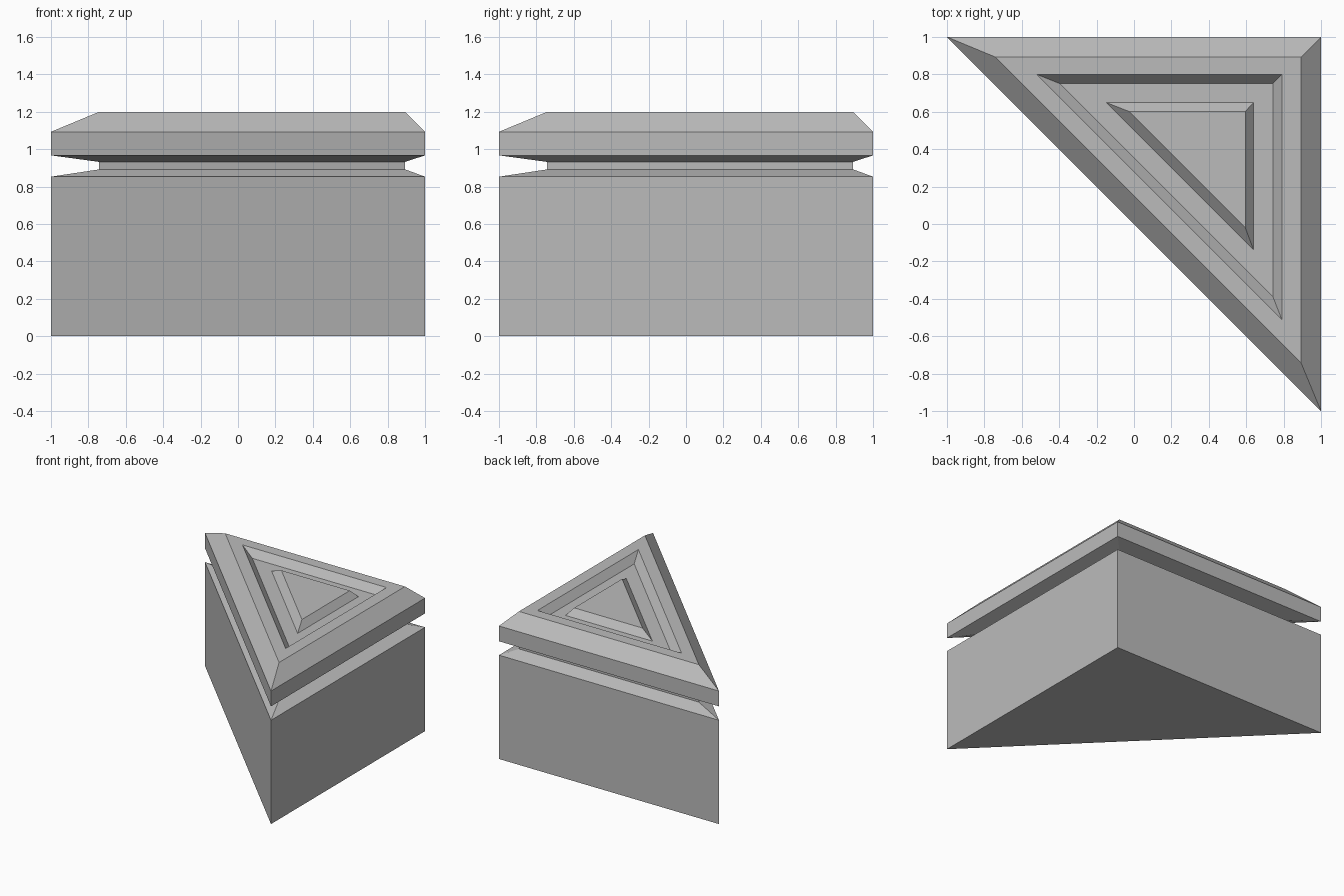
import bpy
import bmesh

cube = bpy.data.objects.get("Cube")
if cube:
    bpy.data.objects.remove(cube, do_unlink=True)

grey = bpy.data.materials.new("mid grey")
grey.use_nodes = True
colour = (0.5, 0.5, 0.5, 1)
grey.diffuse_color = colour
grey.node_tree.nodes["Principled BSDF"].inputs["Base Color"].default_value = colour


def triangle(right, back, diagonal):
    """Right triangle bounded by x = right, y = back and x + y = diagonal."""
    return [(diagonal - back, back), (right, diagonal - right), (right, back)]


def loft(name, rings, close_bottom=False, close_top=False):
    """Join (outline, height) rings with flat faces."""
    bm = bmesh.new()
    loops = [[bm.verts.new((x, y, z)) for x, y in outline] for outline, z in rings]
    for low, high in zip(loops, loops[1:]):
        for i in range(3):
            j = (i + 1) % 3
            bm.faces.new((low[i], low[j], high[j], high[i]))
    if close_bottom:
        bm.faces.new(loops[0][::-1])
    if close_top:
        bm.faces.new(loops[-1])
    mesh = bpy.data.meshes.new(name)
    bm.to_mesh(mesh)
    bm.free()
    mesh.materials.append(grey)
    obj = bpy.data.objects.new(name, mesh)
    bpy.context.collection.objects.link(obj)


outer = triangle(1, 1, 0)
inset = triangle(0.893, 0.893, 0.151)
recess_rim = triangle(0.79, 0.8, 0.28)
recess_foot = triangle(0.742, 0.75, 0.355)
panel_foot = triangle(0.64, 0.65, 0.5)
panel_top = triangle(0.595, 0.602, 0.575)
top, floor = 1.2, 1.142

# Block with a sloped shoulder leading into the groove
loft("base_block", [(outer, 0), (outer, 0.853), (inset, 0.892)], close_bottom=True)

# Narrow band at the back of the groove
loft("groove_neck", [(inset, 0.892), (inset, 0.932)])

# Overhanging cap with bevelled rim and sunken channel
loft("cap", [(inset, 0.932), (outer, 0.967), (outer, 1.093), (inset, top),
             (recess_rim, top), (recess_foot, floor), (panel_foot, floor)])

# Raised panel inside the channel
loft("centre_panel", [(panel_foot, floor), (panel_top, 1.198)], close_top=True)
